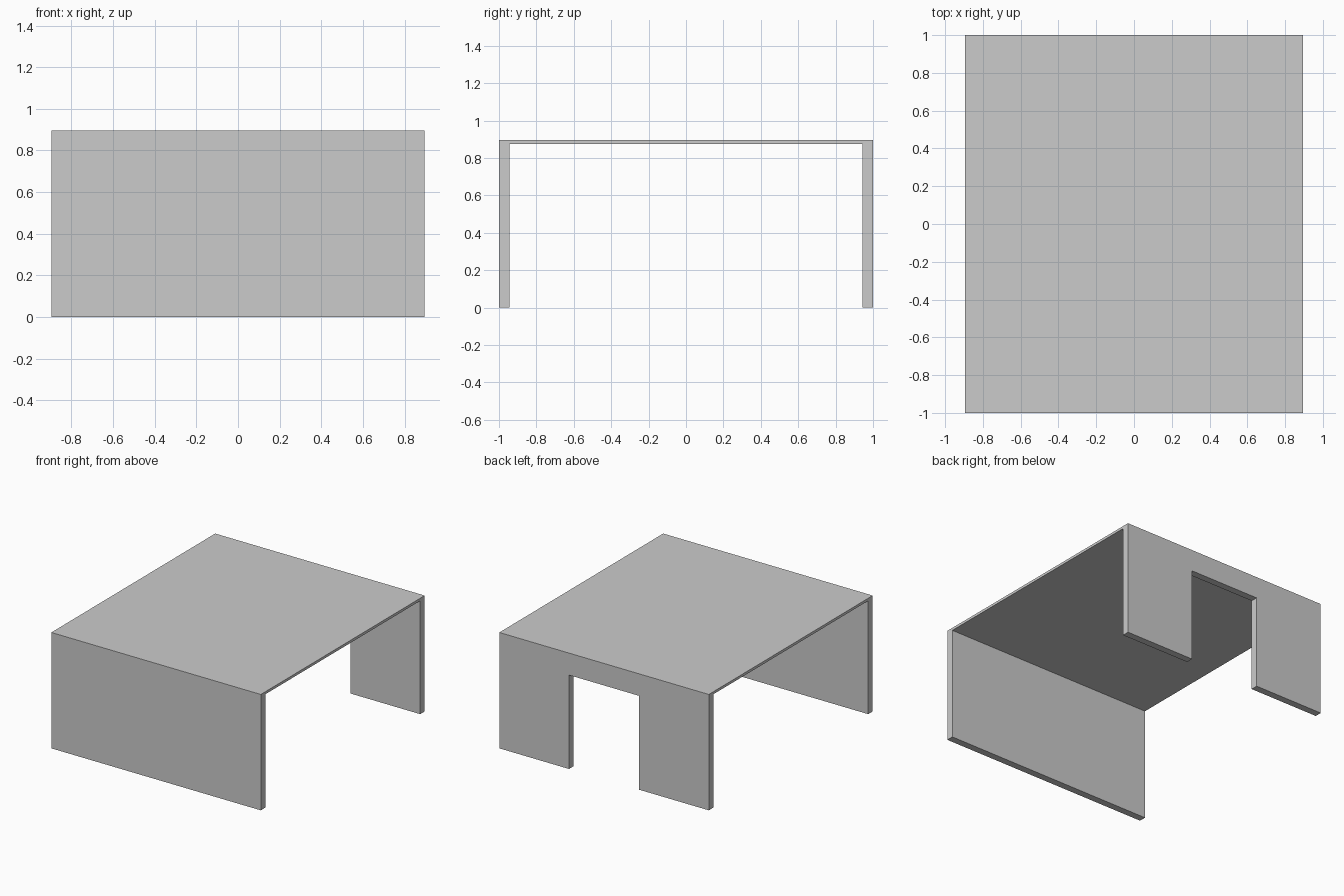
import bpy, bmesh

if "Cube" in bpy.data.objects:
    bpy.data.objects.remove(bpy.data.objects["Cube"])

HX, HY, H = 0.895, 1.0, 0.895      # half width, half depth, height
WALL, SLAB = 0.055, 0.02           # wall and top thickness
NOTCH_HX, NOTCH_Z = 0.30, 0.725    # opening in the back wall


def mesh_object(name, bm):
    bmesh.ops.recalc_face_normals(bm, faces=bm.faces)
    mesh = bpy.data.meshes.new(name)
    bm.to_mesh(mesh)
    bm.free()
    obj = bpy.data.objects.new(name, mesh)
    bpy.context.collection.objects.link(obj)
    return obj


def extrude_x(name, profile, half):
    """Closed (y, z) profile extruded from -half to +half along x."""
    bm = bmesh.new()
    face = bm.faces.new([bm.verts.new((-half, y, z)) for y, z in profile])
    ext = bmesh.ops.extrude_face_region(bm, geom=[face])
    verts = [e for e in ext["geom"] if isinstance(e, bmesh.types.BMVert)]
    bmesh.ops.translate(bm, verts=verts, vec=(2 * half, 0, 0))
    return mesh_object(name, bm)


# Table body: thin top and two end walls as one U-shaped profile
side = [(HY, H), (HY, 0), (HY - WALL, 0), (HY - WALL, H - SLAB)]
profile = side + [(-y, z) for y, z in reversed(side)]
table = extrude_x("table_body", profile, HX)

# Opening between the two back legs
cutter = extrude_x("back_opening_cutter",
                   [(0.8, -0.1), (1.1, -0.1), (1.1, NOTCH_Z), (0.8, NOTCH_Z)],
                   NOTCH_HX)
cutter.hide_render = True
cutter.display_type = 'WIRE'

cut = table.modifiers.new("back_opening", 'BOOLEAN')
cut.operation = 'DIFFERENCE'
cut.solver = 'EXACT'
cut.object = cutter
bpy.context.view_layer.objects.active = table
table.select_set(True)
bpy.ops.object.modifier_apply(modifier=cut.name)
bpy.data.objects.remove(cutter)
